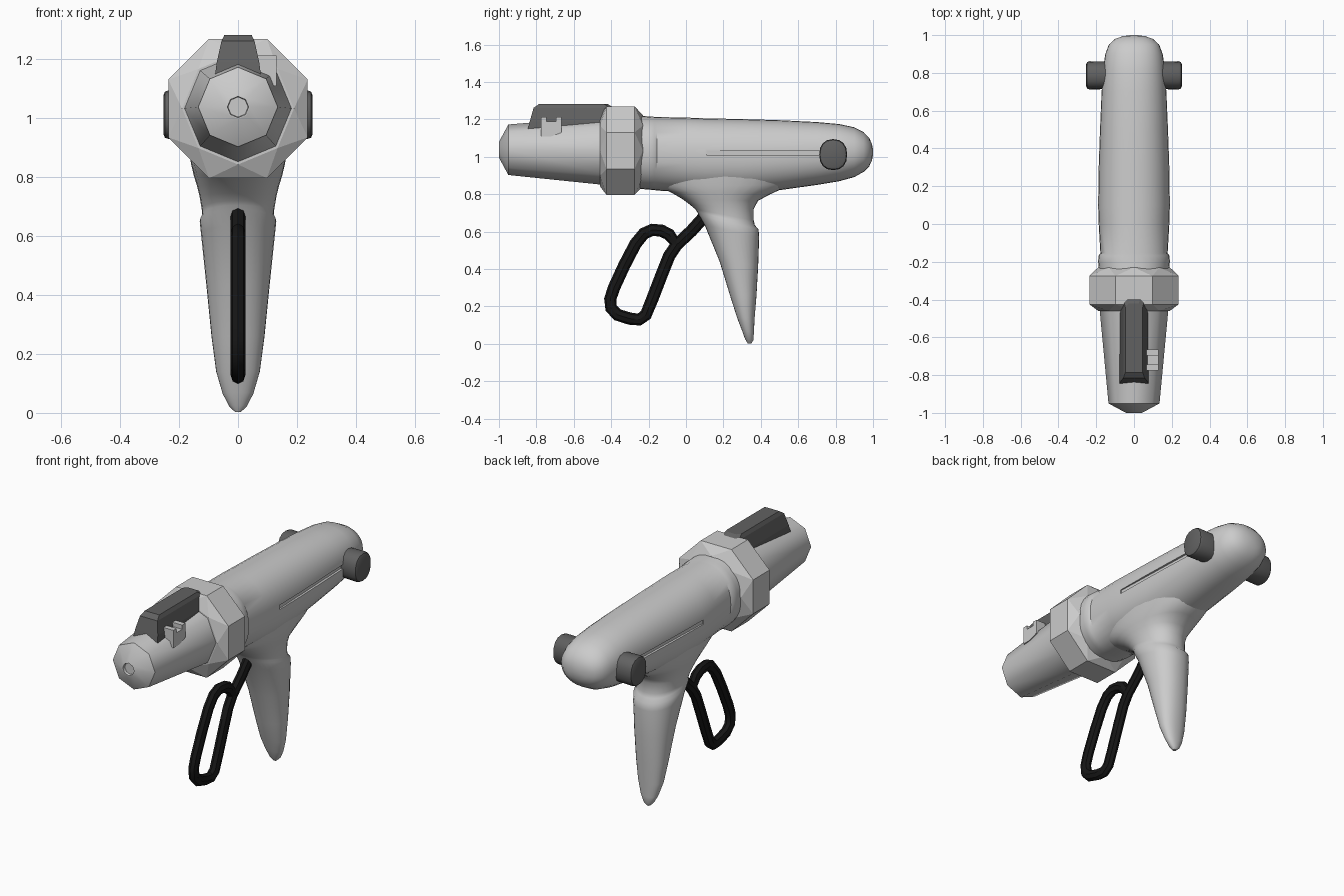
import bpy, bmesh, math
from mathutils import Vector

if "Cube" in bpy.data.objects:
    bpy.data.objects.remove(bpy.data.objects["Cube"])

DARK = bpy.data.materials.new("dark_grey")
DARK.diffuse_color = (0.12, 0.12, 0.12, 1)
DARK.use_nodes = True
DARK.node_tree.nodes["Principled BSDF"].inputs["Base Color"].default_value = DARK.diffuse_color
BLACK = bpy.data.materials.new("black")
BLACK.diffuse_color = (0.008, 0.008, 0.008, 1)
BLACK.use_nodes = True
BLACK.node_tree.nodes["Principled BSDF"].inputs["Base Color"].default_value = BLACK.diffuse_color


def make(name, verts, faces, mat=None, angle=None):
    me = bpy.data.meshes.new(name)
    me.from_pydata([tuple(v) for v in verts], [], faces)
    bm = bmesh.new()
    bm.from_mesh(me)
    bmesh.ops.recalc_face_normals(bm, faces=bm.faces[:])
    bm.to_mesh(me)
    bm.free()
    ob = bpy.data.objects.new(name, me)
    bpy.context.collection.objects.link(ob)
    if mat:
        me.materials.append(mat)
    if angle:
        smooth(ob, angle)
    return ob


def smooth(ob, angle):
    bpy.ops.object.select_all(action='DESELECT')
    ob.select_set(True)
    bpy.context.view_layer.objects.active = ob
    bpy.ops.object.shade_smooth_by_angle(angle=math.radians(angle))


def loft(name, rings, mat=None, angle=None):
    n = len(rings[0])
    verts = [v for r in rings for v in r]
    faces = [(i * n + j, i * n + (j + 1) % n, (i + 1) * n + (j + 1) % n, (i + 1) * n + j)
             for i in range(len(rings) - 1) for j in range(n)]
    faces += [tuple(range(n)), tuple(range(len(verts) - n, len(verts)))]
    return make(name, verts, faces, mat, angle)


def oval(center, u, v, n=32, power=2.2):
    pts = []
    for i in range(n):
        a = 2 * math.pi * i / n
        c, s = math.cos(a), math.sin(a)
        f = lambda t: math.copysign(abs(t) ** (2 / power), t)
        pts.append(Vector(center) + Vector(u) * f(c) + Vector(v) * f(s))
    return pts


def prism(name, outline, x0, x1, mat=None):
    # side outline (y, z) extruded across x
    return loft(name, [[(x, y, z) for y, z in outline] for x in (x0, x1)], mat)


# Main body: ovals along y (y, bottom, top, half width)
body_rings = [(-0.26, 0.83, 1.222, 0.183), (-0.2, 0.825, 1.216, 0.19), (-0.168, 0.822, 1.214, 0.188),
              (-0.155, 0.82, 1.213, 0.178), (0, 0.81, 1.21, 0.187), (0.1, 0.80, 1.206, 0.19),
              (0.3, 0.80, 1.202, 0.187), (0.5, 0.822, 1.196, 0.18), (0.7, 0.85, 1.186, 0.172),
              (0.82, 0.87, 1.175, 0.164), (0.9, 0.892, 1.158, 0.152), (0.95, 0.92, 1.132, 0.133),
              (0.98, 0.95, 1.1, 0.1), (0.994, 0.98, 1.07, 0.06), (1.0, 1.01, 1.04, 0.02)]
body = loft("body", [oval((0, y, (b + t) / 2), (w, 0, 0), (0, 0, (t - b) / 2))
                     for y, b, t, w in body_rings])

# Long side grooves cut into the body
for s in (1, -1):
    plan = [(0.181, 0.11), (0.158, 0.73), (0.3, 0.73), (0.3, 0.11)]
    cutter = loft("groove_cutter", [[(s * x, y, z) for x, y in plan] for z in (1.01, 1.034)])
    cutter.hide_render = True
    cutter.hide_set(True)
    mod = body.modifiers.new("groove", 'BOOLEAN')
    mod.operation = 'DIFFERENCE'
    mod.object = cutter
    bpy.context.view_layer.objects.active = body
    bpy.ops.object.modifier_apply(modifier=mod.name)
    bpy.data.objects.remove(cutter)
smooth(body, 35)

# Grip: slanted ovals (front y, front z, back y, back z, half width)
grip_rings = [(-0.2, 0.93, 0.62, 0.93, 0.168), (-0.16, 0.845, 0.56, 0.85, 0.16),
              (-0.08, 0.81, 0.45, 0.80, 0.15), (-0.02, 0.775, 0.385, 0.765, 0.139),
              (0.02, 0.745, 0.362, 0.72, 0.13), (0.05, 0.72, 0.362, 0.66, 0.123),
              (0.06, 0.705, 0.368, 0.635, 0.122), (0.068, 0.69, 0.388, 0.612, 0.13),
              (0.1, 0.635, 0.391, 0.57, 0.125), (0.18, 0.44, 0.386, 0.42, 0.107),
              (0.235, 0.26, 0.377, 0.26, 0.09), (0.273, 0.14, 0.367, 0.14, 0.074),
              (0.3, 0.07, 0.363, 0.06, 0.052), (0.316, 0.025, 0.36, 0.02, 0.03),
              (0.33, 0.003, 0.35, 0.003, 0.01)]
loft("grip", [oval((0, (fy + by) / 2, (fz + bz) / 2), (w, 0, 0), (0, (by - fy) / 2, (bz - fz) / 2))
              for fy, fz, by, bz, w in grip_rings], angle=40)


# Faceted collar: octagons turned against each other
def octagon(y, r, z, turn=0.0):
    return [(r * math.cos(math.pi / 4 * (k + turn)), y, z + r * math.sin(math.pi / 4 * (k + turn)))
            for k in range(8)]


CZ = 1.033
cv = (octagon(-0.46, 0.19, CZ) + octagon(-0.425, 0.256, CZ, 0.5)
      + octagon(-0.275, 0.256, CZ, 0.5) + octagon(-0.23, 0.19, CZ))
cf = [tuple(range(8)), tuple(range(24, 32))]
for k in range(8):
    m = (k + 1) % 8
    cf += [(k, m, 8 + k), (m, 8 + k, 8 + m), (8 + k, 8 + m, 16 + m, 16 + k),
           (24 + k, 24 + m, 16 + k), (24 + m, 16 + k, 16 + m)]
make("collar", cv, cf)

# Nozzle: tapered octagon with a shallow bore
loft("nozzle", [octagon(y, r, z) for y, r, z in
                [(-0.4, 0.187, 1.033), (-0.95, 0.135, 1.038), (-1.0, 0.042, 1.038),
                 (-1.0, 0.036, 1.038), (-0.985, 0.034, 1.038)]], angle=50)

# Top sight: trapezoid sections (y, z, half width)
sight = []
for yf, yb, z, w in [(-0.85, -0.37, 1.13, 0.08), (-0.835, -0.37, 1.19, 0.072),
                     (-0.815, -0.385, 1.262, 0.056), (-0.785, -0.42, 1.283, 0.046)]:
    c = 0.02
    sight.append([(-w, yf, z), (w, yf, z), (w, yb - c, z), (w - c, yb, z), (-w + c, yb, z), (-w, yb - c, z)])
loft("sight", sight, DARK)

# Small notched bracket beside the sight
prism("bracket", [(-0.775, 1.11), (-0.72, 1.11), (-0.665, 1.13), (-0.665, 1.212), (-0.695, 1.212),
                  (-0.695, 1.188), (-0.745, 1.188), (-0.745, 1.212), (-0.775, 1.212)], 0.065, 0.13)

# Side knobs near the rear
for s, side in ((1, "right"), (-1, "left")):
    loft("knob_" + side, [oval((s * x, 0.787, 1.012), (0, r * 0.9, 0), (0, 0, r), 16, 2.3)
                          for x, r in [(0.1, 0.08), (0.235, 0.083), (0.248, 0.078), (0.253, 0.066)]],
         DARK, 35)


# Trigger lever: stem and closed loop of round bar
def bar(name, path, closed):
    cu = bpy.data.curves.new(name, 'CURVE')
    cu.dimensions = '3D'
    sp = cu.splines.new('POLY')
    sp.points.add(len(path) - 1)
    for p, (y, z) in zip(sp.points, path):
        p.co = (0, y, z, 1)
    sp.use_cyclic_u = closed
    cu.bevel_depth = 0.033
    cu.bevel_resolution = 2
    cu.use_fill_caps = True
    cu.materials.append(BLACK)
    ob = bpy.data.objects.new(name, cu)
    ob.scale.x = 0.78
    bpy.context.collection.objects.link(ob)
    bpy.ops.object.select_all(action='DESELECT')
    ob.select_set(True)
    bpy.context.view_layer.objects.active = ob
    bpy.ops.object.convert(target='MESH')
    smooth(bpy.context.object, 40)


bar("trigger_loop", [(-0.05, 0.53), (-0.09, 0.585), (-0.13, 0.605), (-0.18, 0.61), (-0.225, 0.59),
                     (-0.27, 0.535), (-0.33, 0.42), (-0.385, 0.3), (-0.405, 0.24), (-0.4, 0.19),
                     (-0.365, 0.155), (-0.3, 0.135), (-0.25, 0.13), (-0.215, 0.155), (-0.18, 0.24),
                     (-0.13, 0.37), (-0.09, 0.47)], True)
bar("trigger_stem", [(-0.09, 0.47), (-0.05, 0.53), (0.03, 0.605), (0.12, 0.705)], False)
